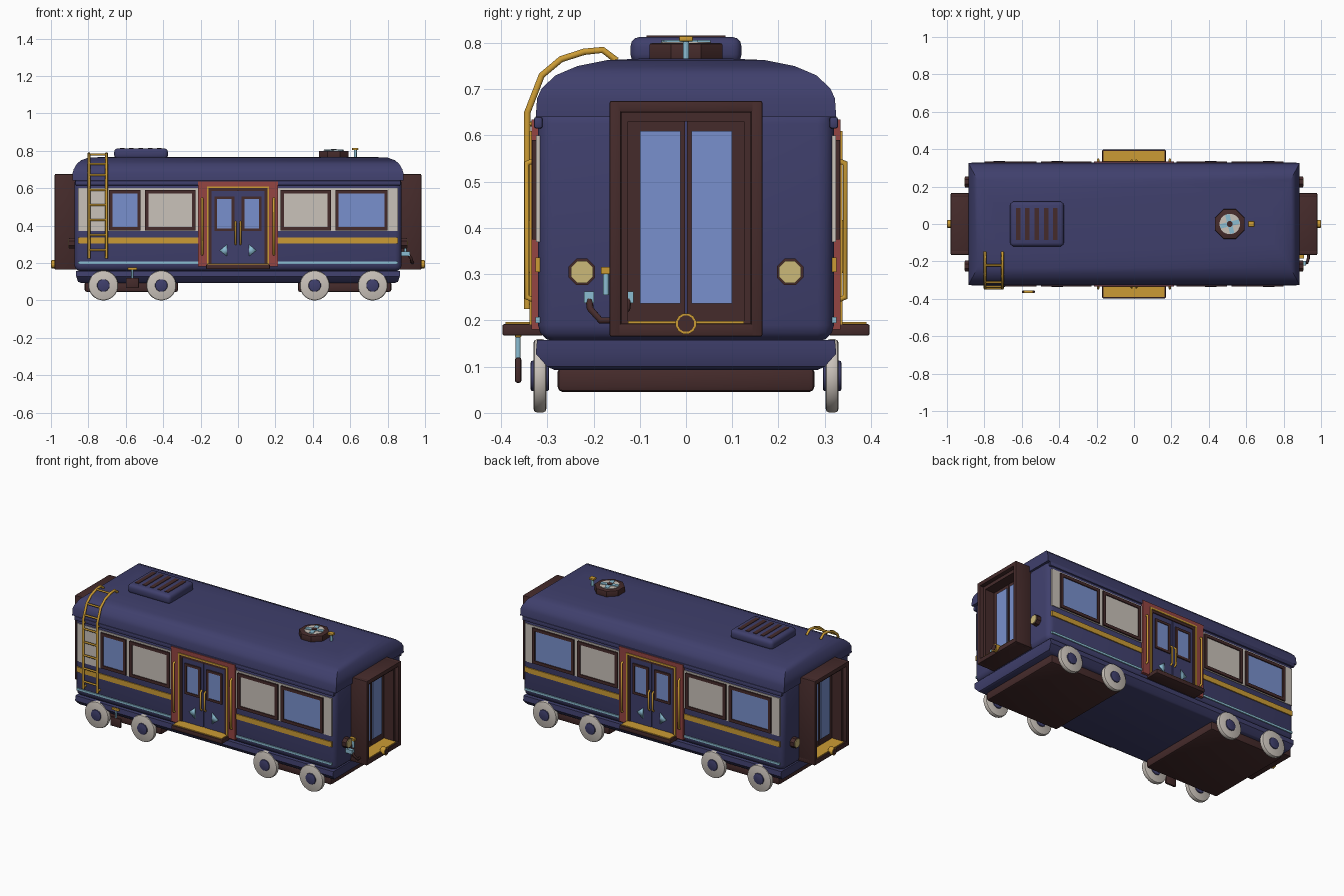
import bpy, bmesh, math
from mathutils import Matrix

cube = bpy.data.objects.get("Cube")
if cube:
    bpy.data.objects.remove(cube, do_unlink=True)


def material(name, rgb):
    m = bpy.data.materials.new(name)
    m.use_nodes = True
    m.diffuse_color = (*rgb, 1)
    m.node_tree.nodes["Principled BSDF"].inputs["Base Color"].default_value = (*rgb, 1)
    return m


NAVY = material("navy paint", (0.05, 0.05, 0.15))
BROWN = material("dark brown", (0.06, 0.024, 0.024))
GOLD = material("gold", (0.6, 0.33, 0.035))
CREAM = material("cream", (0.59, 0.54, 0.49))
GLASS = material("window blue", (0.19, 0.28, 0.61))
STEEL = material("pale blue metal", (0.26, 0.51, 0.65))
RED = material("door red", (0.3, 0.06, 0.055))
LAMP = material("lamp yellow", (0.6, 0.48, 0.19))


def finish(name, bm, mat):
    bmesh.ops.recalc_face_normals(bm, faces=bm.faces)
    mesh = bpy.data.meshes.new(name)
    bm.to_mesh(mesh)
    bm.free()
    mesh.materials.append(mat)
    ob = bpy.data.objects.new(name, mesh)
    bpy.context.collection.objects.link(ob)
    return ob


def box(name, mat, xs, ys, zs, bevel=0, segments=2):
    bm = bmesh.new()
    bmesh.ops.create_cube(bm, size=1)
    for v in bm.verts:
        v.co = [(r[0] + r[1]) / 2 + c * abs(r[1] - r[0]) for c, r in zip(v.co, (xs, ys, zs))]
    if bevel:
        bmesh.ops.bevel(bm, geom=bm.edges[:], offset=bevel, segments=segments,
                        profile=0.5, affect='EDGES')
    return finish(name, bm, mat)


def disc(name, mat, center, axis, radius, depth, sides=24, bevel=0):
    bm = bmesh.new()
    bmesh.ops.create_cone(bm, cap_ends=True, segments=sides, radius1=radius,
                          radius2=radius, depth=depth)
    if bevel:
        rims = [e for e in bm.edges if e.calc_face_angle(0) > 1]
        bmesh.ops.bevel(bm, geom=rims, offset=bevel, segments=2, profile=0.5, affect='EDGES')
    bmesh.ops.rotate(bm, verts=bm.verts, matrix=Matrix.Rotation(math.pi / sides, 3, 'Z'))
    if axis != 'Z':
        turn = Matrix.Rotation(math.pi / 2, 3, 'Y' if axis == 'X' else 'X')
        bmesh.ops.rotate(bm, verts=bm.verts, matrix=turn)
    bmesh.ops.translate(bm, verts=bm.verts, vec=center)
    return finish(name, bm, mat)


def loft(name, mat, rings):
    """Stack rectangles given as half length, half width, height."""
    bm = bmesh.new()
    loops = [[bm.verts.new((sx * hx, sy * hy, z))
              for sx, sy in ((-1, -1), (1, -1), (1, 1), (-1, 1))] for hx, hy, z in rings]
    for a, b in zip(loops, loops[1:]):
        for i in range(4):
            j = (i + 1) % 4
            bm.faces.new((a[i], a[j], b[j], b[i]))
    bm.faces.new(loops[0])
    bm.faces.new(loops[-1])
    return finish(name, bm, mat)


def tube(name, mat, points, radius):
    curve = bpy.data.curves.new(name, 'CURVE')
    curve.dimensions = '3D'
    curve.bevel_depth = radius
    curve.bevel_resolution = 1
    curve.use_fill_caps = True
    spline = curve.splines.new('POLY')
    spline.points.add(len(points) - 1)
    for p, co in zip(spline.points, points):
        p.co = (*co, 1)
    curve.materials.append(mat)
    ob = bpy.data.objects.new(name, curve)
    bpy.context.collection.objects.link(ob)
    return ob


def frame(name, mat, xs, zs, ys, width):
    """Rectangular border in the xz plane."""
    (x0, x1), (z0, z1) = xs, zs
    box(name + "_bottom", mat, xs, ys, (z0, z0 + width))
    box(name + "_top", mat, xs, ys, (z1 - width, z1))
    box(name + "_side_a", mat, (x0, x0 + width), ys, (z0, z1))
    box(name + "_side_b", mat, (x1 - width, x1), ys, (z0, z1))


# Body shell, roof and underside
box("body", NAVY, (-0.875, 0.875), (-0.32, 0.32), (0.155, 0.66), 0.035, 3)
loft("roof", NAVY, [(0.885, 0.325, 0.64), (0.885, 0.322, 0.68), (0.878, 0.312, 0.702),
                    (0.862, 0.282, 0.73), (0.838, 0.235, 0.75), (0.8, 0.17, 0.763),
                    (0.74, 0.1, 0.766)])
loft("skirt", NAVY, [(0.84, 0.285, 0.093), (0.855, 0.3, 0.1), (0.865, 0.325, 0.128),
                     (0.865, 0.322, 0.158)])

# Bogies and wheels
for e in (-1, 1):
    box("bogie", BROWN, (e * 0.32, e * 0.82), (-0.278, 0.278), (0.045, 0.1), 0.012)
    for x in (0.41, 0.72):
        for s in (-1, 1):
            disc("wheel", CREAM, (e * x, s * 0.316, 0.08), 'Y', 0.08, 0.028, 24, 0.008)
            disc("wheel_hub", NAVY, (e * x, s * 0.316, 0.08), 'Y', 0.034, 0.04, 12, 0.004)


def window(name, xs, y, pane):
    s = 1 if y > 0 else -1
    frame(name + "_frame", BROWN, xs, (0.375, 0.59), (y, y + s * 0.013), 0.018)
    box(name + "_pane", pane, (xs[0] + 0.015, xs[1] - 0.015), (y, y + s * 0.007), (0.39, 0.575))


# Long sides
for s in (-1, 1):
    y = s * 0.32
    box("gutter", NAVY, (-0.87, 0.87), (s * 0.31, s * 0.329), (0.615, 0.64), 0.005)
    for e in (-1, 1):
        span = sorted((e * 0.215, e * 0.855))
        box("cream_panel", CREAM, span, (s * 0.31, s * 0.324), (0.37, 0.6))
        box("gold_stripe", GOLD, span, (s * 0.31, s * 0.326), (0.305, 0.336))
        box("blue_stripe", STEEL, span, (s * 0.31, s * 0.326), (0.194, 0.207))
        window("blind_window", sorted((e * 0.228, e * 0.497)), y, CREAM)
        outer = 0.69 if (s < 0 and e < 0) else 0.8
        window("clear_window", sorted((e * 0.52, e * outer)), y, GLASS)

    # Side doorway
    for e in (-1, 1):
        box("door_post", RED, (e * 0.165, e * 0.215), (s * 0.31, s * 0.334), (0.18, 0.635))
        box("door_trim", GOLD, (e * 0.157, e * 0.167), (s * 0.31, s * 0.338), (0.19, 0.61))
        box("door_jamb", BROWN, (e * 0.143, e * 0.158), (s * 0.31, s * 0.332), (0.19, 0.6))
        box("door_leaf", NAVY, (e * 0.003, e * 0.144), (s * 0.31, s * 0.326), (0.185, 0.59))
        frame("door_window_frame", BROWN, sorted((e * 0.02, e * 0.125)), (0.37, 0.555),
              (s * 0.32, s * 0.333), 0.014)
        box("door_window", GLASS, (e * 0.03, e * 0.115), (s * 0.32, s * 0.329), (0.38, 0.545))
        tube("door_handle", GOLD, [(e * 0.013, s * 0.328, 0.3), (e * 0.013, s * 0.34, 0.31),
                                   (e * 0.013, s * 0.34, 0.41), (e * 0.013, s * 0.328, 0.42)], 0.006)
        tube("grab_rail", GOLD, [(e * 0.192, s * 0.33, 0.245), (e * 0.192, s * 0.344, 0.25),
                                 (e * 0.192, s * 0.344, 0.54), (e * 0.192, s * 0.33, 0.545)], 0.007)
        bm = bmesh.new()
        bm.faces.new([bm.verts.new((e * x, s * 0.328, z))
                      for x, z in ((0.058, 0.235), (0.098, 0.267), (0.058, 0.3))])
        arrow = finish("door_arrow", bm, STEEL)
        arrow.modifiers.new("thickness", 'SOLIDIFY').thickness = 0.004
        arrow.modifiers["thickness"].offset = 0
    box("door_header", RED, (-0.215, 0.215), (s * 0.31, s * 0.334), (0.607, 0.635))
    box("header_trim", GOLD, (-0.165, 0.165), (s * 0.31, s * 0.338), (0.6, 0.61))
    box("header_jamb", BROWN, (-0.157, 0.157), (s * 0.31, s * 0.332), (0.585, 0.6))
    box("step", BROWN, (-0.17, 0.17), (s * 0.31, s * 0.397), (0.167, 0.192), 0.004)
    box("step_tread", GOLD, (-0.162, 0.162), (s * 0.32, s * 0.39), (0.19, 0.197))

# End gangways and headlights
for e in (-1, 1):
    for s in (-1, 1):
        box("gangway_wall", BROWN, (e * 0.86, e * 0.98), (s * 0.14, s * 0.165), (0.165, 0.675), 0.004)
        box("gangway_inner_wall", BROWN, (e * 0.86, e * 0.955), (s * 0.125, s * 0.145), (0.18, 0.655))
        box("end_door_leaf", BROWN, (e * 0.86, e * 0.892), (s * 0.002, s * 0.127), (0.19, 0.64))
        box("end_door_glass", GLASS, (e * 0.88, e * 0.897), (s * 0.012, s * 0.1), (0.237, 0.61))
        disc("headlight_rim", BROWN, (e * 0.885, s * 0.225, 0.305), 'X', 0.031, 0.036, 8)
        disc("headlight_lens", LAMP, (e * 0.89, s * 0.225, 0.305), 'X', 0.026, 0.034, 8)
    box("gangway_top", BROWN, (e * 0.86, e * 0.98), (-0.165, 0.165), (0.65, 0.675), 0.004)
    box("gangway_inner_top", BROWN, (e * 0.86, e * 0.955), (-0.14, 0.14), (0.63, 0.652))
    box("gangway_base", BROWN, (e * 0.86, e * 0.98), (-0.165, 0.165), (0.165, 0.193), 0.004)
    box("gangway_floor", GOLD, (e * 0.86, e * 0.973), (-0.125, 0.125), (0.19, 0.199))
    disc("coupler_ring", GOLD, (e * 0.982, 0, 0.193), 'X', 0.023, 0.03, 12)
    disc("coupler_core", BROWN, (e * 0.985, 0, 0.193), 'X', 0.018, 0.03, 12)

# Brake hose and valve on one end
for y in (-0.21, -0.125):
    box("hose_socket", STEEL, (0.86, 0.92), (y - 0.011, y + 0.011), (0.238, 0.262))
tube("brake_hose", BROWN, [(0.91, -0.21, 0.25), (0.925, -0.207, 0.225), (0.932, -0.185, 0.2),
                           (0.932, -0.15, 0.2), (0.925, -0.128, 0.225), (0.91, -0.125, 0.25)], 0.008)
tube("valve_stem", STEEL, [(0.895, -0.173, 0.255), (0.895, -0.173, 0.305)], 0.007)
box("valve_grip", GOLD, (0.87, 0.908), (-0.184, -0.162), (0.3, 0.315))

# Ladder
path = [(-0.343, 0.225), (-0.343, 0.65), (-0.312, 0.73), (-0.27, 0.765),
        (-0.22, 0.781), (-0.18, 0.785), (-0.15, 0.762)]
for x in (-0.797, -0.703):
    tube("ladder_rail", GOLD, [(x, y, z) for y, z in path], 0.008)
    for z in (0.235, 0.625):
        tube("ladder_bracket", GOLD, [(x, -0.343, z), (x, -0.315, z)], 0.006)
rungs = [(-0.343, 0.27 + 0.08 * i) for i in range(5)] + [(-0.335, 0.67), path[2], path[4]]
for y, z in rungs:
    tube("ladder_rung", GOLD, [(-0.797, y, z), (-0.703, y, z)], 0.006)

# Pedal below one side
box("pedal_plate", BROWN, (-0.6, -0.53), (-0.37, -0.356), (0.065, 0.12), 0.005)
tube("pedal_stem", STEEL, [(-0.565, -0.363, 0.115), (-0.565, -0.363, 0.168)], 0.006)
box("pedal_cap", GOLD, (-0.59, -0.54), (-0.37, -0.356), (0.163, 0.177), 0.003)

# Roof vent
box("vent_housing", NAVY, (-0.662, -0.375), (-0.12, 0.12), (0.755, 0.813), 0.02, 3)
for i in range(5):
    x = -0.62 + i * 0.05
    box("vent_slot", BROWN, (x - 0.012, x + 0.012), (-0.085, 0.085), (0.805, 0.816))

# Roof fan and small roof signal
disc("fan_housing", BROWN, (0.512, 0, 0.778), 'Z', 0.086, 0.044, 8, 0.006)
disc("fan_plate", CREAM, (0.512, 0, 0.785), 'Z', 0.055, 0.034, 16)
for a in range(4):
    blade = box("fan_blade", STEEL, (0.01, 0.052), (-0.012, 0.012), (0.8, 0.806))
    blade.rotation_euler.z = a * math.pi / 2 + 0.25
    blade.location.x = 0.512
disc("fan_hub", BROWN, (0.512, 0, 0.8), 'Z', 0.016, 0.018, 8)
tube("signal_stem", STEEL, [(0.627, 0, 0.755), (0.627, 0, 0.807)], 0.008)
box("signal_cap", GOLD, (0.61, 0.643), (-0.015, 0.015), (0.803, 0.815), 0.003)

# Smooth rounded surfaces while keeping hard edges
for ob in bpy.context.scene.objects:
    ob.select_set(ob.type == 'MESH')
bpy.context.view_layer.objects.active = bpy.data.objects["body"]
bpy.ops.object.shade_smooth_by_angle(angle=math.radians(30))
